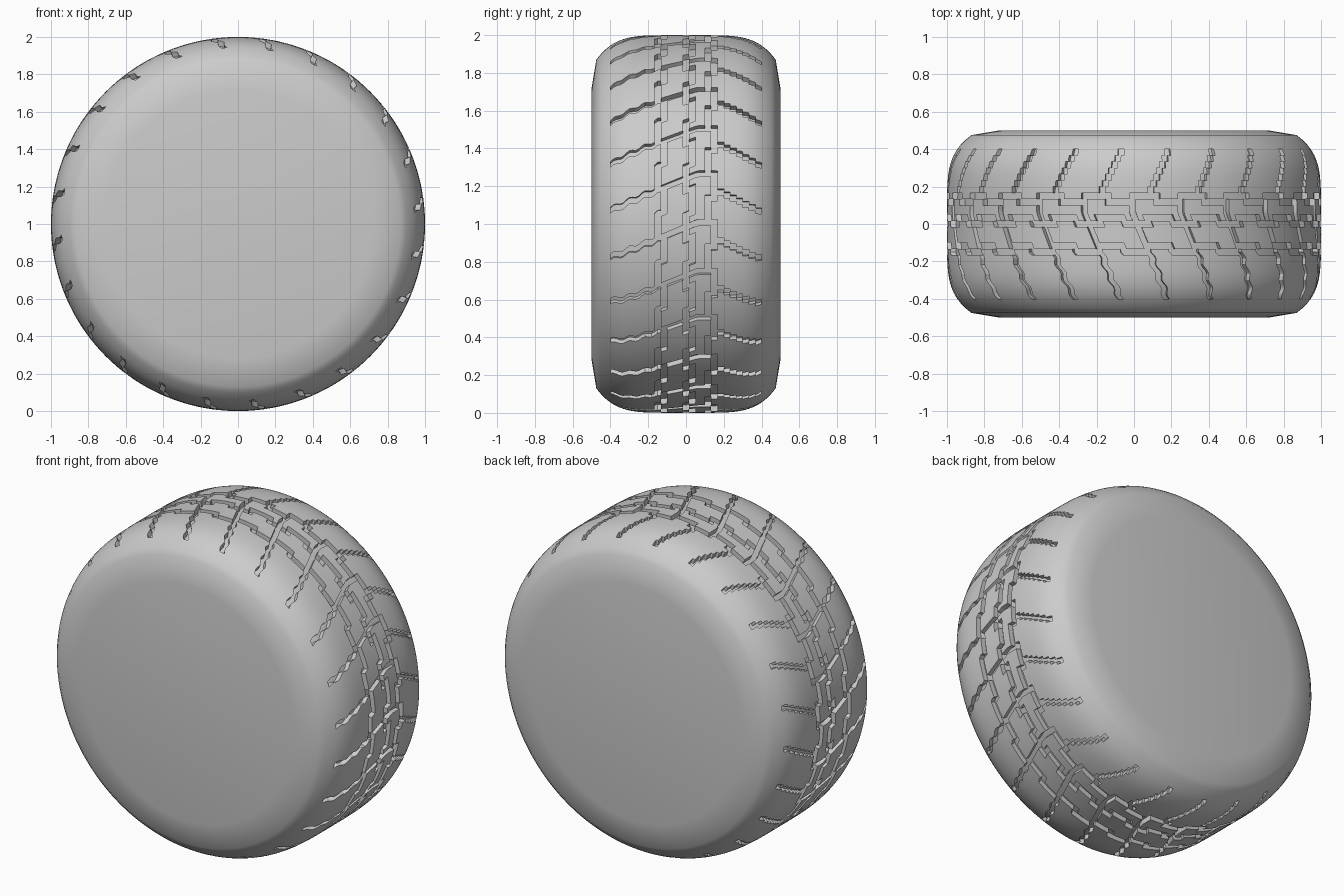
import bpy
import bmesh
import math

old = bpy.data.objects.get("Cube")
if old:
    bpy.data.objects.remove(old, do_unlink=True)

PITCHES, ROWS = 24, 16          # tread repeats, and cells per repeat
SEGS = PITCHES * ROWS
COLS, TREAD = 48, 0.4           # cells across the tread, half tread width
DEPTH = 0.03
PHASE = 0.06


def radius(y):
    """Rounded cross-section of the tyre."""
    return 0.72 if abs(y) > 0.48 else 1 - 0.13 * (abs(y) / 0.475) ** 5


def warp(y):
    """Slant the cells so the front-side grooves sweep and ripple."""
    y = max(-TREAD, min(TREAD, y))
    ripple = 0.008 * math.sin(math.tau * y / 0.08) if y < -0.15 else 0
    return PHASE + 0.42 * (min(y, 0.06) + TREAD) + ripple


def zigzag(p, j, first):
    """Groove running around the tyre, alternating between two lanes."""
    lane = first if p < 8 else first + 2
    joint = p in (0, 1, 8, 9) and first <= j < first + 4
    return joint or lane <= j < lane + 2


def is_groove(p, j):
    if j <= 30 and p in (0, 1):                 # swept cross groove
        return True
    step = 4 + (COLS - 1 - j) // 2              # stepped cross groove
    if j >= 32 and p in (step, step + 1):
        return True
    return (zigzag(p, j, 14) or zigzag((p + 4) % ROWS, j, 23)
            or zigzag(p, j, 30))


# Tyre body: rings swept around the y axis
shoulder = [0.5, 0.475, 0.45, 0.425]
ys = [-y for y in shoulder]
ys += [-TREAD + 2 * TREAD * j / COLS for j in range(COLS + 1)]
ys += reversed(shoulder)

bm = bmesh.new()
rings = []
for y in ys:
    ring = []
    for i in range(SEGS):
        a = math.tau * i / SEGS + warp(y)
        ring.append(bm.verts.new((radius(y) * math.cos(a), y,
                                  radius(y) * math.sin(a))))
    rings.append(ring)

grooves = []
for k, (a, b) in enumerate(zip(rings, rings[1:])):
    j = k - len(shoulder)
    for i in range(SEGS):
        n = (i + 1) % SEGS
        face = bm.faces.new((a[i], b[i], b[n], a[n]))
        if 0 <= j < COLS and is_groove(i % ROWS, j):
            grooves.append(face)

# Flat side discs
bm.faces.new(rings[0])
bm.faces.new(rings[-1])
bmesh.ops.recalc_face_normals(bm, faces=bm.faces[:])

# Sink the tread grooves
sunk = bmesh.ops.extrude_face_region(bm, geom=grooves)["geom"]
for v in sunk:
    if isinstance(v, bmesh.types.BMVert):
        r = math.hypot(v.co.x, v.co.z)
        v.co.x *= (r - DEPTH) / r
        v.co.z *= (r - DEPTH) / r
left_over = [f for f in grooves if f.is_valid]
if left_over:
    bmesh.ops.delete(bm, geom=left_over, context="FACES")
bmesh.ops.recalc_face_normals(bm, faces=bm.faces[:])
bmesh.ops.translate(bm, verts=bm.verts[:], vec=(0, 0, 1))

mesh = bpy.data.meshes.new("tyre")
bm.to_mesh(mesh)
bm.free()
tyre = bpy.data.objects.new("tyre", mesh)
bpy.context.collection.objects.link(tyre)

# Plain grey material
grey = bpy.data.materials.new("grey_rubber")
grey.use_nodes = True
colour = (0.6, 0.6, 0.6, 1)
grey.diffuse_color = colour
grey.node_tree.nodes["Principled BSDF"].inputs["Base Color"].default_value = colour
mesh.materials.append(grey)

# Smooth body with crisp groove edges
bpy.ops.object.select_all(action="DESELECT")
tyre.select_set(True)
bpy.context.view_layer.objects.active = tyre
bpy.ops.object.shade_smooth_by_angle(angle=math.radians(32))
